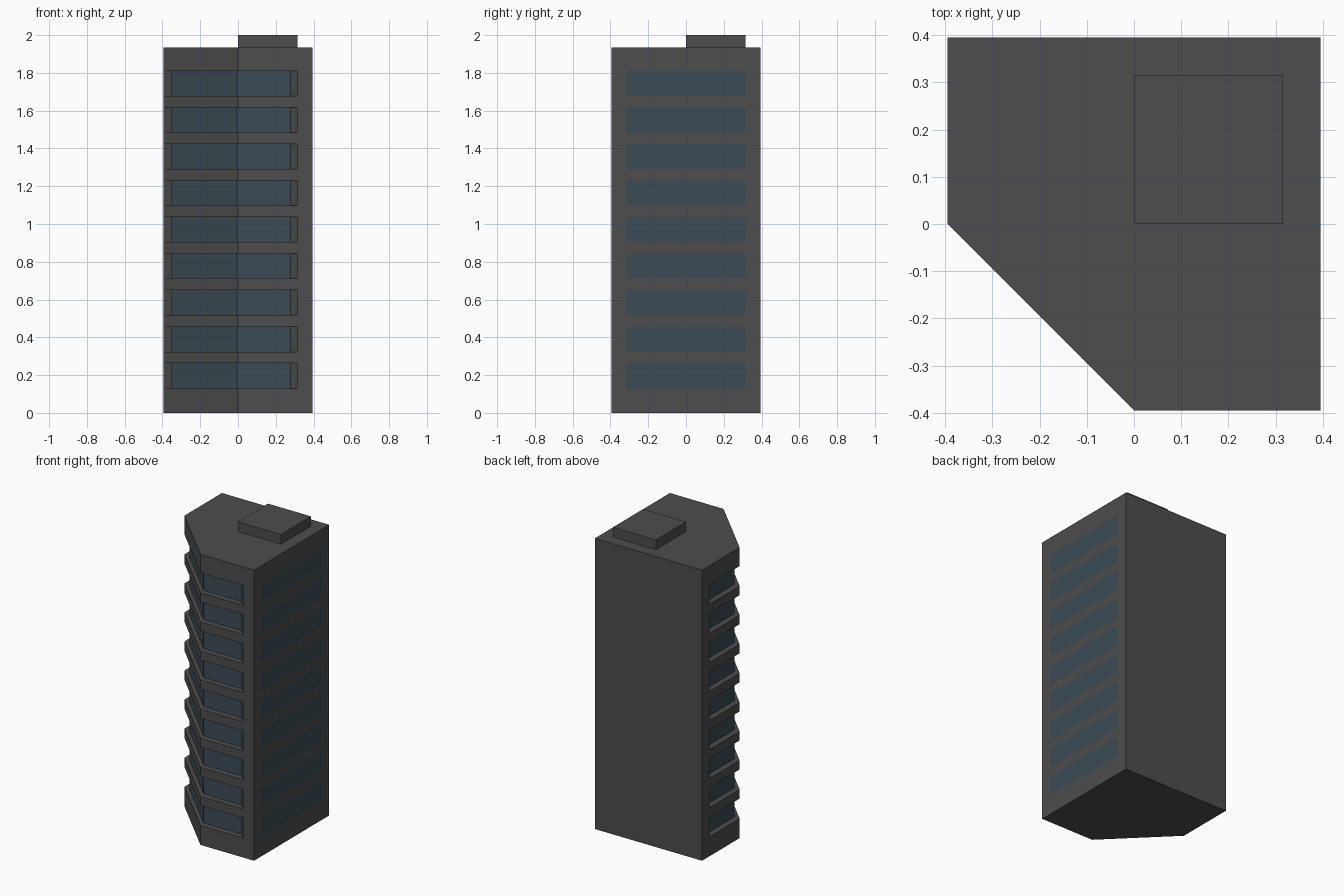
import bpy, bmesh

if "Cube" in bpy.data.objects:
    bpy.data.objects.remove(bpy.data.objects["Cube"])

R, W, H = 0.395, 0.316, 1.935       # half width, window half width, body height
FLOORS, PITCH, SILL, GLASS_H = 9, 0.1935, 0.13, 0.133


def material(name, rgb):
    m = bpy.data.materials.new(name)
    m.diffuse_color = (*rgb, 1)
    m.use_nodes = True
    m.node_tree.nodes["Principled BSDF"].inputs["Base Color"].default_value = m.diffuse_color
    return m


concrete = material("concrete", (0.075, 0.075, 0.075))
glass = material("glass", (0.045, 0.07, 0.09))


def finish(bm, name):
    bmesh.ops.remove_doubles(bm, verts=bm.verts, dist=1e-5)
    bmesh.ops.recalc_face_normals(bm, faces=bm.faces)
    me = bpy.data.meshes.new(name)
    bm.to_mesh(me)
    bm.free()
    me.materials.append(concrete)
    me.materials.append(glass)
    ob = bpy.data.objects.new(name, me)
    bpy.context.collection.objects.link(ob)
    return ob


def face(bm, pts, mat=0):
    bm.faces.new([bm.verts.new(p) for p in pts]).material_index = mat


def wall(bm, a, b, z0, z1, mat=0):
    face(bm, [(*a, z0), (*b, z0), (*b, z1), (*a, z1)], mat)


# Footprint with one cut corner; extra points mark the window ends
outline = [(-R, R), (-R, W), (-R, 0), (0, -R), (W, -R), (R, -R),
           (R, -W), (R, W), (R, R)]
balcony = outline[1:5]              # recessed band: left, diagonal, front
inner = [(-0.04 + 0.89 * (x + 0.04), -0.04 + 0.89 * (y + 0.04)) for x, y in balcony]
n = len(outline)

# Tower body: alternating solid bands and window bands
bm = bmesh.new()
levels = [0]
for i in range(FLOORS):
    z = SILL + i * PITCH
    levels += [z, z + GLASS_H]
levels.append(H)

for k, (z0, z1) in enumerate(zip(levels, levels[1:])):
    window_band = k % 2 == 1
    for i in range(n):
        a, b = outline[i], outline[(i + 1) % n]
        if window_band and 1 <= i <= 3:
            # recessed glass with ledge and soffit
            c, d = inner[i - 1], inner[i]
            wall(bm, c, d, z0, z1, 1)
            for z in (z0, z1):
                face(bm, [(*a, z), (*b, z), (*d, z), (*c, z)])
        else:
            # plain wall, or flush glass on the right side
            wall(bm, a, b, z0, z1, int(window_band and i == 6))
    if window_band:
        # slanted end cheeks of the recess
        wall(bm, balcony[0], inner[0], z0, z1)
        wall(bm, balcony[-1], inner[-1], z0, z1)

# Roof and underside
for z in (0, H):
    face(bm, [(*p, z) for p in outline])
finish(bm, "tower_body")

# Rooftop plant box
bm = bmesh.new()
bmesh.ops.create_cube(bm, size=1)
bmesh.ops.scale(bm, vec=(W, W, 2 - H), verts=bm.verts)
bmesh.ops.translate(bm, vec=(W / 2, W / 2, (2 + H) / 2), verts=bm.verts)
finish(bm, "roof_box")
